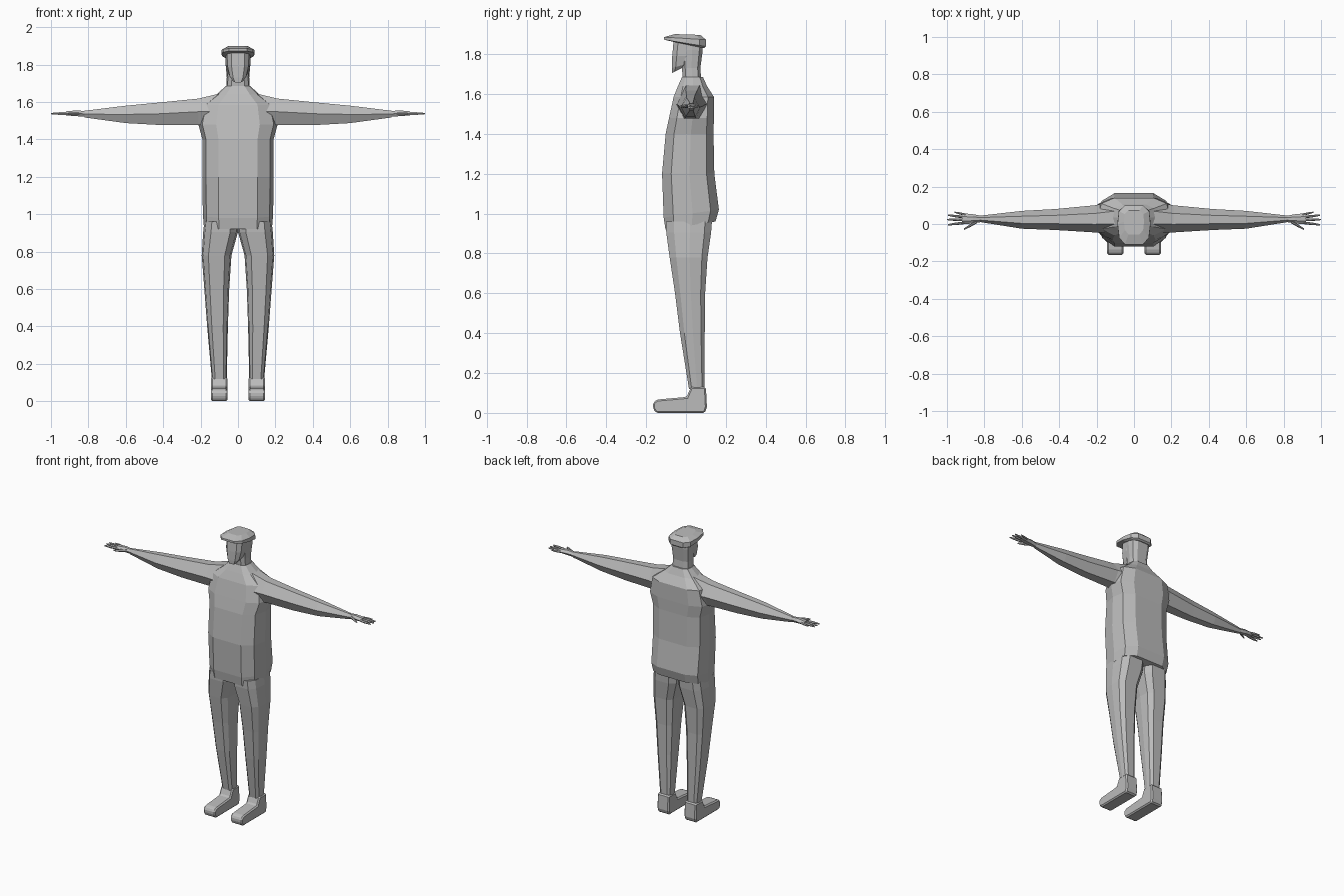
import bpy, bmesh
from mathutils import Vector

cube = bpy.data.objects.get("Cube")
if cube:
    bpy.data.objects.remove(cube, do_unlink=True)

grey = bpy.data.materials.new("plain grey")
grey.use_nodes = True
COLOUR = (0.5, 0.5, 0.5, 1)
grey.diffuse_color = COLOUR
grey.node_tree.nodes["Principled BSDF"].inputs["Base Color"].default_value = COLOUR

# Right half of a rounded cross-section, from front to back
HALF = [(0.55, -1), (0.9, -0.65), (1, 0.05), (0.92, 0.7), (0.55, 1)]
OUTLINE = HALF + [(-u, v) for u, v in reversed(HALF)]


def level_ring(x0, x1, y0, y1, z_front, z_back=None):
    """Cross-section of an upright part, optionally tilted front to back."""
    z_back = z_front if z_back is None else z_back
    return [Vector(((x0 + x1) / 2 + u * (x1 - x0) / 2,
                    (y0 + y1) / 2 + v * (y1 - y0) / 2,
                    z_front + (z_back - z_front) * (v + 1) / 2)) for u, v in OUTLINE]


def arm_ring(x, y0, y1, z0, z1):
    """Six-sided cross-section of a part running along x."""
    ym, zm, q = (y0 + y1) / 2, (z0 + z1) / 2, (y1 - y0) / 4
    return [Vector((x, y, z)) for y, z in
            [(y0, zm), (ym - q, z0), (ym + q, z0), (y1, zm), (ym + q * 0.8, z1), (ym - q * 0.8, z1)]]


def loft(name, rings, mirror=False):
    bm = bmesh.new()
    loops = [[bm.verts.new(p) for p in ring] for ring in rings]
    n = len(loops[0])
    for a, b in zip(loops, loops[1:]):
        for i in range(n):
            j = (i + 1) % n
            bm.faces.new((a[i], a[j], b[j], b[i]))
    bm.faces.new(loops[0])
    bm.faces.new(loops[-1])
    bmesh.ops.recalc_face_normals(bm, faces=bm.faces)
    mesh = bpy.data.meshes.new(name)
    bm.to_mesh(mesh)
    bm.free()
    mesh.materials.append(grey)
    obj = bpy.data.objects.new(name, mesh)
    bpy.context.collection.objects.link(obj)
    if mirror:
        obj.modifiers.new("mirror", "MIRROR").use_mirror_merge = False
    return obj


def upright(name, rows):
    """Centred part from rows of half width, front, back, heights."""
    return loft(name, [level_ring(-w, w, *rest) for w, *rest in rows])


# Jacket from hem to collar
upright("jacket", [
    (0.183, -0.103, 0.148, 0.92, 0.96),
    (0.188, -0.112, 0.165, 0.98, 1.02),
    (0.19, -0.12, 0.142, 1.2),
    (0.19, -0.102, 0.138, 1.4),
    (0.212, -0.085, 0.14, 1.48),
    (0.19, -0.062, 0.14, 1.585),
    (0.115, -0.04, 0.105, 1.64),
    (0.065, -0.02, 0.085, 1.685),
])

# Trousers
loft("leg", [level_ring(*row) for row in [
    (0.06, 0.14, 0.015, 0.092, 0.12),
    (0.054, 0.165, -0.03, 0.094, 0.4),
    (0.047, 0.18, -0.055, 0.096, 0.6),
    (0.035, 0.194, -0.082, 0.108, 0.78),
    (0.0, 0.186, -0.099, 0.126, 0.905),
    (0.0, 0.18, -0.1, 0.13, 0.96),
]], mirror=True)

# Shoes: side profile extruded across the foot
profile = [(-0.165, 0.02), (-0.15, 0), (0.095, 0), (0.105, 0.03), (0.1, 0.13),
           (0.025, 0.13), (0.003, 0.08), (-0.145, 0.067), (-0.165, 0.052)]
shoe = loft("shoe", [[Vector((x, y, z)) for y, z in profile] for x in (0.057, 0.145)],
            mirror=True)
bevel = shoe.modifiers.new("bevel", "BEVEL")
bevel.width = 0.008
bevel.segments = 1

# Sleeves and palms
loft("arm", [arm_ring(*row) for row in [
    (0.1, -0.05, 0.12, 1.45, 1.645),
    (0.21, -0.045, 0.1, 1.478, 1.618),
    (0.42, -0.032, 0.08, 1.477, 1.597),
    (0.6, -0.025, 0.07, 1.487, 1.58),
    (0.82, 0.01, 0.045, 1.517, 1.553),
]], mirror=True)
loft("palm", [arm_ring(*row) for row in [
    (0.81, 0.012, 0.043, 1.52, 1.55),
    (0.86, 0.003, 0.052, 1.524, 1.555),
    (0.92, -0.002, 0.058, 1.528, 1.55),
]], mirror=True)

# Fingers and thumb: root x, root y, tip x, tip y, thickness
digits = {"little_finger": (0.9, 0.05, 0.96, 0.063, 0.006),
          "ring_finger": (0.91, 0.037, 0.995, 0.047, 0.007),
          "middle_finger": (0.91, 0.022, 1.0, 0.024, 0.007),
          "index_finger": (0.91, 0.006, 0.995, -0.004, 0.007),
          "thumb": (0.84, 0.012, 0.91, -0.028, 0.008)}
for name, (xa, ya, xb, yb, r) in digits.items():
    loft(name, [arm_ring(x, y - s, y + s, 1.538 - s, 1.538 + s)
                for x, y, s in [(xa, ya, r), ((xa + xb) / 2, (ya + yb) / 2, r),
                                (xb, yb, r * 0.5)]], mirror=True)

# Neck and back of the head
upright("neck", [
    (0.064, -0.015, 0.078, 1.65),
    (0.06, -0.02, 0.072, 1.73),
    (0.068, -0.03, 0.084, 1.82),
    (0.068, -0.03, 0.084, 1.86),
])

# Face tapering to the chin
upright("face", [
    (0.03, -0.07, 0.0, 1.705, 1.74),
    (0.048, -0.071, 0.04, 1.73, 1.76),
    (0.062, -0.069, 0.06, 1.79),
    (0.066, -0.062, 0.07, 1.87),
])

# Flat cap with a short peak
upright("cap", [
    (0.074, -0.085, 0.09, 1.866, 1.83),
    (0.089, -0.11, 0.1, 1.872, 1.838),
    (0.088, -0.11, 0.1, 1.885, 1.872),
    (0.054, -0.055, 0.072, 1.9, 1.896),
])
